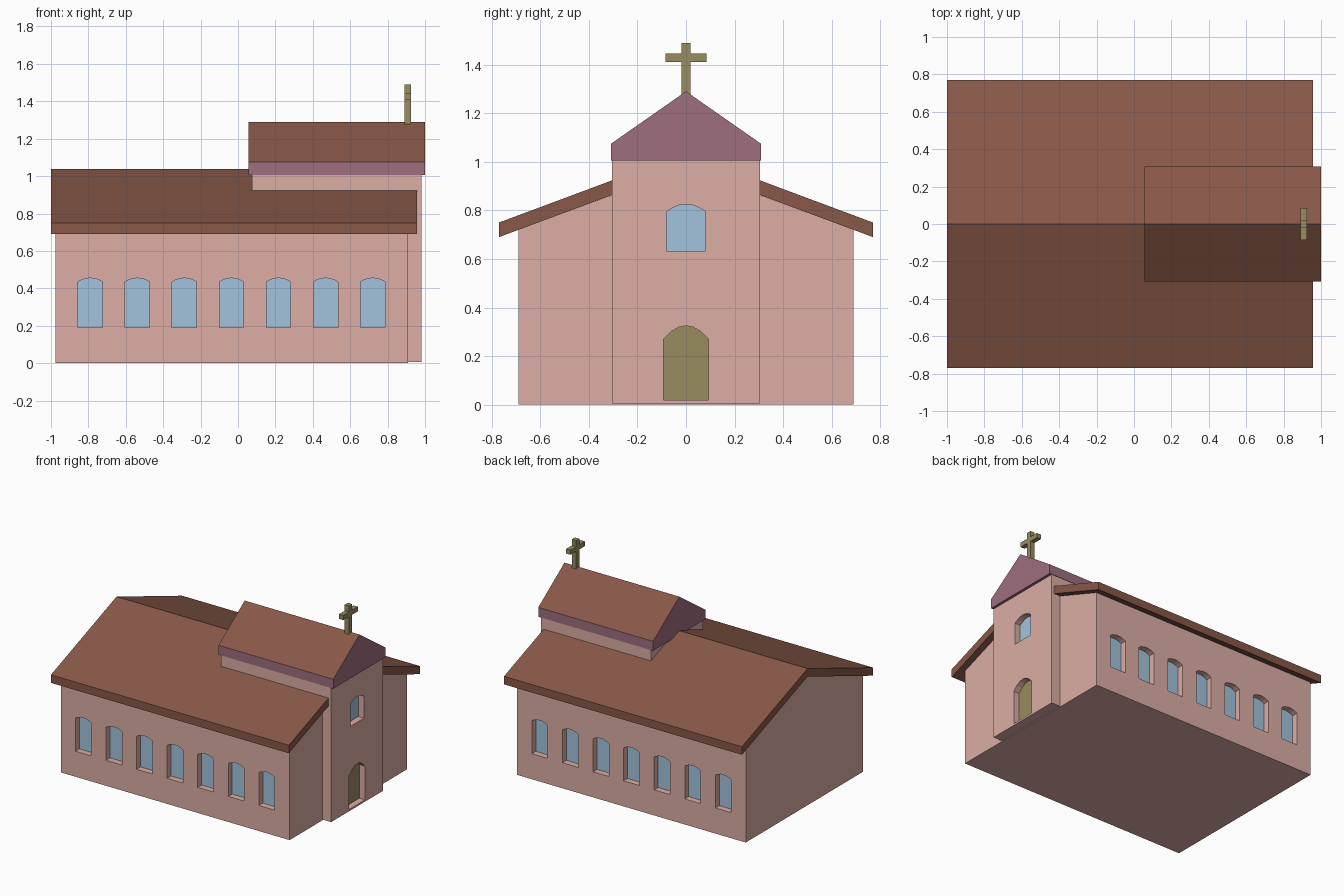
import bpy, bmesh

cube = bpy.data.objects.get("Cube")
if cube:
    bpy.data.objects.remove(cube, do_unlink=True)


def material(name, rgb):
    """Flat material from 0-255 display values, converted to linear."""
    lin = [((c / 255 + 0.055) / 1.055) ** 2.4 for c in rgb] + [1]
    m = bpy.data.materials.new(name)
    m.use_nodes = True
    m.diffuse_color = lin
    m.node_tree.nodes["Principled BSDF"].inputs["Base Color"].default_value = lin
    return m


PINK = material("pink plaster", (220, 174, 165))
BROWN = material("brown tile", (136, 88, 72))
MAUVE = material("mauve trim", (158, 110, 126))
BLUE = material("blue glass", (162, 195, 220))
OLIVE = material("olive wood", (153, 140, 96))


def prism(name, profile, axis, a, b, mat):
    """Extrude a (side, height) profile from a to b along x or y."""
    bm = bmesh.new()

    def place(p, t):
        return (t, p[0], p[1]) if axis == "x" else (p[0], t, p[1])

    rings = [[bm.verts.new(place(p, t)) for p in profile] for t in (a, b)]
    for ring in rings:
        bm.faces.new(ring)
    n = len(profile)
    for i in range(n):
        j = (i + 1) % n
        bm.faces.new((rings[0][i], rings[0][j], rings[1][j], rings[1][i]))
    bmesh.ops.recalc_face_normals(bm, faces=bm.faces)
    me = bpy.data.meshes.new(name)
    bm.to_mesh(me)
    bm.free()
    me.materials.append(mat)
    ob = bpy.data.objects.new(name, me)
    bpy.context.collection.objects.link(ob)
    return ob


def box(name, lo, hi, mat):
    profile = [(lo[1], lo[2]), (hi[1], lo[2]), (hi[1], hi[2]), (lo[1], hi[2])]
    return prism(name, profile, "x", lo[0], hi[0], mat)


def arch(c, half, bottom, spring, top, steps=6):
    """Opening with a shallow curved head."""
    ts = [1 - 2 * i / steps for i in range(steps + 1)]
    head = [(c + half * t, spring + (top - spring) * (1 - t * t)) for t in ts]
    return [(c - half, bottom), (c + half, bottom)] + head


def opening(wall, name, profile, axis, face, out, mat, depth=0.05):
    """Cut a recess into a wall and close its back with a thin panel."""
    back = face - out * depth
    cutter = prism("cutter", profile, axis, back, face + out * 0.1, PINK)
    cutter.hide_render = True
    mod = wall.modifiers.new("recess", "BOOLEAN")
    mod.operation = "DIFFERENCE"
    mod.solver = "EXACT"
    mod.object = cutter
    bpy.context.view_layer.objects.active = wall
    bpy.ops.object.modifier_apply(modifier=mod.name)
    bpy.data.objects.remove(cutter, do_unlink=True)
    prism(name, profile, axis, back - out * 0.002, back + out * 0.004, mat)


# Nave walls with a gable at each end
nave = prism("nave_walls", [(-0.69, 0), (0.69, 0), (0.69, 0.72), (0, 0.976), (-0.69, 0.72)],
             "x", -0.975, 0.908, PINK)

# Nave roof: one bent slab with overhanging eaves
prism("nave_roof", [(-0.77, 0.69), (0, 0.977), (0.77, 0.69), (0.77, 0.75), (0, 1.037), (-0.77, 0.75)],
      "x", -1, 0.958, BROWN)

# Tower block projecting through the end gable
tower = box("tower_walls", (0.075, -0.305, 0.006), (0.98, 0.305, 1.02), PINK)

# Tower roof: tiled slopes over mauve gables and fascia
roof = prism("tower_roof", [(-0.308, 1.005), (0.308, 1.005), (0.308, 1.075), (0, 1.29), (-0.308, 1.075)],
             "x", 0.055, 1, MAUVE)
roof.data.materials.append(BROWN)
for f in roof.data.polygons:
    f.material_index = int(f.normal.z > 0.1)

# Seven arched windows along each long side
for side, label in ((-1, "front"), (1, "back")):
    for i in range(7):
        opening(nave, f"{label}_window_{i + 1}", arch(-0.79 + 0.2517 * i, 0.065, 0.19, 0.435, 0.455),
                "y", side * 0.69, side, BLUE)

# Tower window and entrance door
opening(tower, "tower_window", arch(0, 0.08, 0.632, 0.795, 0.825), "x", 0.98, 1, BLUE)
opening(tower, "door", arch(0, 0.093, 0.02, 0.27, 0.325), "x", 0.98, 1, OLIVE)

# Cross on the ridge
box("cross_post", (0.891, -0.018, 1.27), (0.926, 0.018, 1.49), OLIVE)
box("cross_arm", (0.891, -0.085, 1.41), (0.926, 0.085, 1.445), OLIVE)
